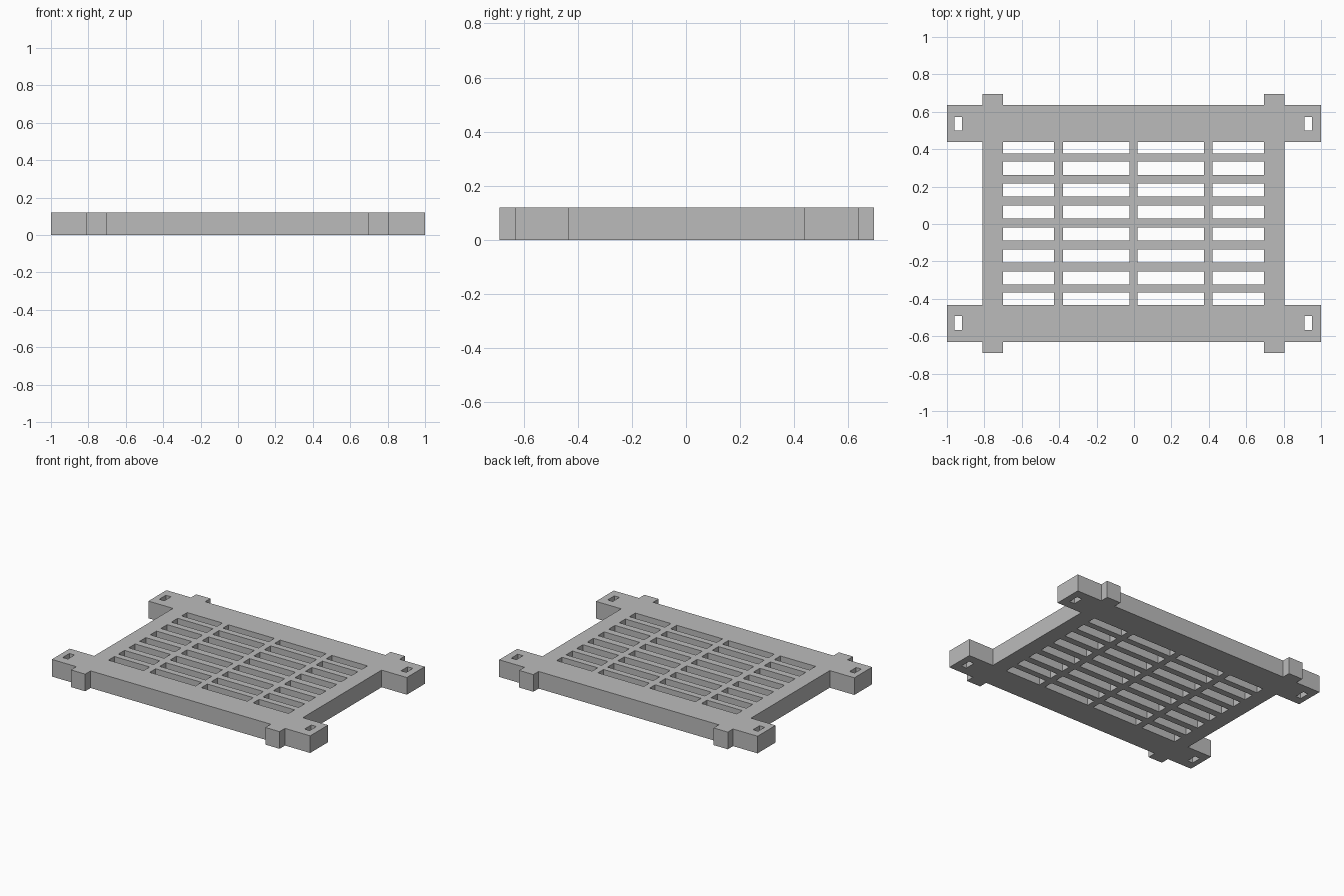
import bpy, bmesh

if "Cube" in bpy.data.objects:
    bpy.data.objects.remove(bpy.data.objects["Cube"])

HEIGHT = 0.12

# solid rectangles: x0, x1, y0, y1
SOLIDS = [
    (-0.81, 0.805, -0.63, 0.637),    # main plate
    (-1.0, 1.0, 0.438, 0.637),       # rear cross bar with ears
    (-1.0, 1.0, -0.63, -0.433),      # front cross bar with ears
    (-0.81, -0.70, -0.69, 0.695),    # left rail with end tabs
    (0.695, 0.805, -0.69, 0.695),    # right rail with end tabs
]

# ventilation slots (columns x rows) and the ear holes
SLOT_X = [(-0.70, -0.427), (-0.38, -0.025), (0.02, 0.375), (0.42, 0.695)]
SLOT_Y = [(0.377, 0.438), (0.263, 0.333), (0.147, 0.217), (0.03, 0.099),
          (-0.088, -0.02), (-0.207, -0.137), (-0.323, -0.255), (-0.433, -0.367)]
EAR_X = [(-0.96, -0.92), (0.912, 0.952)]
EAR_Y = [(0.50, 0.573), (-0.567, -0.493)]
HOLES = [(*x, *y) for x in SLOT_X for y in SLOT_Y]
HOLES += [(*x, *y) for x in EAR_X for y in EAR_Y]


def inside(x, y, rects):
    return any(a < x < b and c < y < d for a, b, c, d in rects)


def build_plate(name, height, material):
    """Flat outline with openings, extruded into one closed plate."""
    rects = SOLIDS + HOLES
    xs = sorted({v for r in rects for v in r[:2]})
    ys = sorted({v for r in rects for v in r[2:]})
    bm = bmesh.new()
    grid = {}

    def vert(i, j):
        if (i, j) not in grid:
            grid[i, j] = bm.verts.new((xs[i], ys[j], 0))
        return grid[i, j]

    for i in range(len(xs) - 1):
        for j in range(len(ys) - 1):
            cx, cy = (xs[i] + xs[i + 1]) / 2, (ys[j] + ys[j + 1]) / 2
            if inside(cx, cy, SOLIDS) and not inside(cx, cy, HOLES):
                bm.faces.new([vert(i, j), vert(i + 1, j),
                              vert(i + 1, j + 1), vert(i, j + 1)])

    # raise the outline to full thickness
    res = bmesh.ops.extrude_face_region(bm, geom=bm.faces[:], use_keep_orig=True)
    top = [g for g in res["geom"] if isinstance(g, bmesh.types.BMVert)]
    bmesh.ops.translate(bm, verts=top, vec=(0, 0, height))
    bmesh.ops.recalc_face_normals(bm, faces=bm.faces[:])

    mesh = bpy.data.meshes.new(name)
    bm.to_mesh(mesh)
    bm.free()
    mesh.materials.append(material)
    obj = bpy.data.objects.new(name, mesh)
    bpy.context.collection.objects.link(obj)
    return obj


grey = bpy.data.materials.new("light grey")
grey.diffuse_color = (0.5, 0.5, 0.5, 1)
grey.use_nodes = True
grey.node_tree.nodes["Principled BSDF"].inputs["Base Color"].default_value = grey.diffuse_color
build_plate("slotted_plate", HEIGHT, grey)
